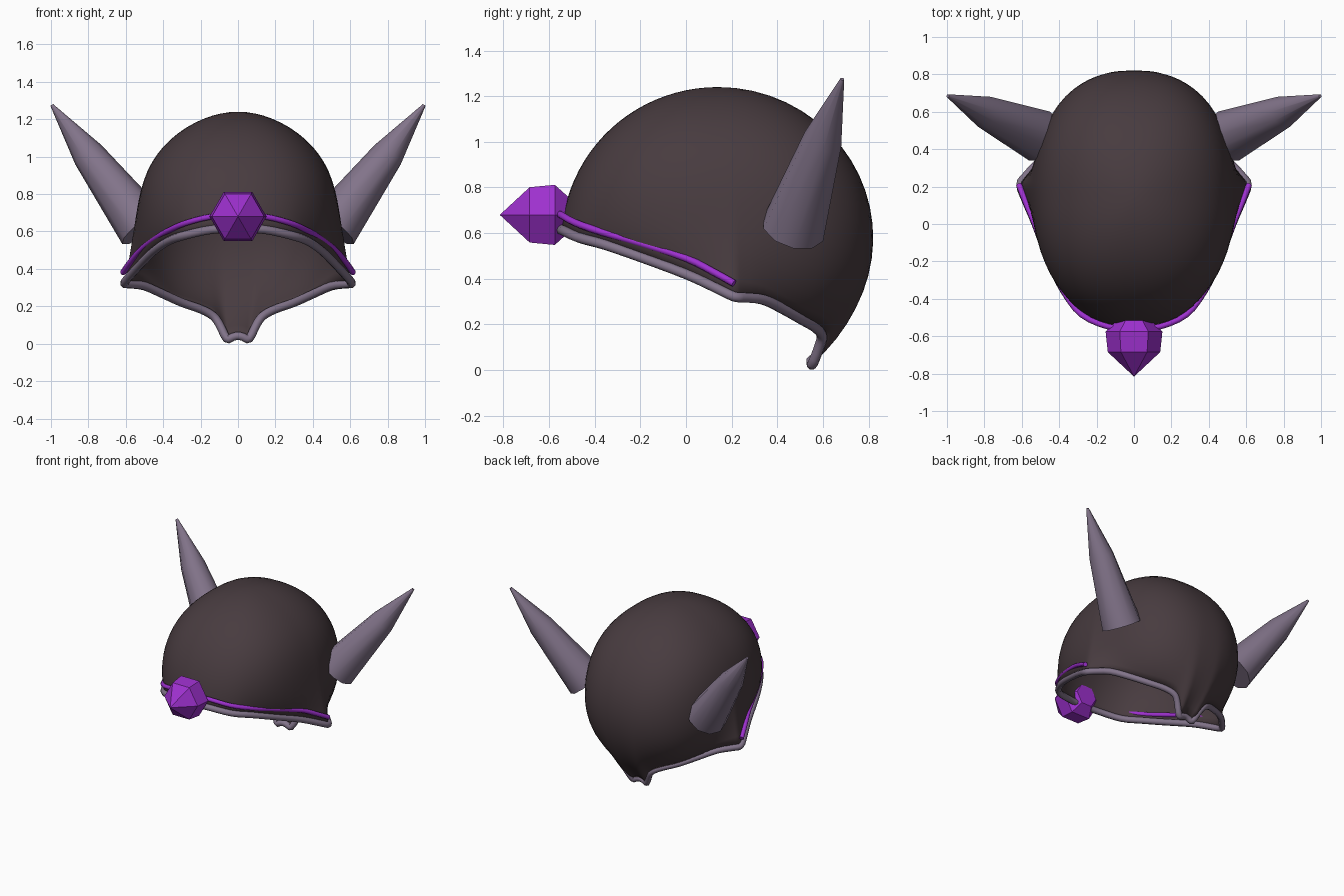
import bpy, bmesh, math
from mathutils import Vector

if "Cube" in bpy.data.objects:
    bpy.data.objects.remove(bpy.data.objects["Cube"])


def material(name, rgb):
    m = bpy.data.materials.new(name)
    m.diffuse_color = (*rgb, 1)
    m.use_nodes = True
    m.node_tree.nodes["Principled BSDF"].inputs["Base Color"].default_value = m.diffuse_color
    return m


BROWN = material("dark brown", (0.064, 0.044, 0.05))
GREY = material("mauve grey", (0.225, 0.175, 0.255))
PURPLE = material("purple", (0.34, 0.03, 0.62))


def activate(ob):
    bpy.ops.object.select_all(action='DESELECT')
    ob.select_set(True)
    bpy.context.view_layer.objects.active = ob


def mesh_object(name, verts, faces, mat, smooth=None):
    me = bpy.data.meshes.new(name)
    me.from_pydata(verts, [], faces)
    bm = bmesh.new()
    bm.from_mesh(me)
    bmesh.ops.recalc_face_normals(bm, faces=bm.faces)
    bm.to_mesh(me)
    bm.free()
    ob = bpy.data.objects.new(name, me)
    bpy.context.collection.objects.link(ob)
    me.materials.append(mat)
    if smooth:
        activate(ob)
        bpy.ops.object.shade_smooth_by_angle(angle=math.radians(smooth))
    return ob


def loft(name, rings, mat, smooth=None):
    n = len(rings[0])
    faces = [(r * n + i, r * n + (i + 1) % n, (r + 1) * n + (i + 1) % n, (r + 1) * n + i)
             for r in range(len(rings) - 1) for i in range(n)]
    faces += [tuple(range(n)), tuple(range((len(rings) - 1) * n, len(rings) * n))]
    return mesh_object(name, [v for r in rings for v in r], faces, mat, smooth)


def tube(name, pts, radius, mat, closed):
    cu = bpy.data.curves.new(name, 'CURVE')
    cu.dimensions = '3D'
    cu.bevel_depth = radius
    cu.bevel_resolution = 2
    cu.use_fill_caps = not closed
    sp = cu.splines.new('POLY')
    sp.points.add(len(pts) - 1)
    for p, co in zip(sp.points, pts):
        p.co = (*co, 1)
    sp.use_cyclic_u = closed
    cu.materials.append(mat)
    ob = bpy.data.objects.new(name, cu)
    bpy.context.collection.objects.link(ob)
    activate(ob)
    bpy.ops.object.convert(target='MESH')
    bpy.ops.object.shade_smooth_by_angle(angle=math.radians(50))


def smooth_path(pts, closed, steps=3):
    out, n = [], len(pts)
    for i in range(n if closed else n - 1):
        if closed:
            a, b, c, d = (pts[(i + k) % n] for k in (-1, 0, 1, 2))
        else:
            a, b, c, d = (pts[min(max(i + k, 0), n - 1)] for k in (-1, 0, 1, 2))
        for s in range(steps):
            t = s / steps
            out.append(0.5 * (2 * b + (c - a) * t + (2 * a - 5 * b + 4 * c - d) * t * t
                              + (3 * b - a - 3 * c + d) * t ** 3))
    return out if closed else out + [pts[-1]]


def mirrored(half):
    return half + [Vector((-p.x, p.y, p.z)) for p in reversed(half) if p.x > 0.001]


# Rim of the helmet: brow, cheek corner, nape and neck tab
half_rim = [Vector(p) for p in (
    (0, -.55, .615), (.14, -.535, .61), (.28, -.47, .58), (.37, -.36, .55),
    (.45, -.2, .495), (.525, 0, .42), (.58, .13, .36), (.608, .21, .322),
    (.58, .255, .318), (.5, .34, .308), (.4, .43, .265), (.3, .51, .22), (.2, .57, .185),
    (.135, .595, .15), (.10, .585, .105), (.06, .555, .027), (.03, .55, .035), (0, .55, .042))]
rim = smooth_path(mirrored(half_rim), True)
tube("rim_trim", rim, 0.023, GREY, True)

# Domed shell with a full back, flaring only close to the rim
C, R = Vector((0, .14, .58)), Vector((.54, .68, .66))
STEPS, POWER, FLARE = 22, 2.35, 8
verts, faces, n = [C + Vector((0, 0, R.z))], [], len(rim)
for s in range(1, STEPS + 1):
    t = s / STEPS
    for p in rim:
        q = Vector([(p[i] - C[i]) / R[i] for i in range(3)])
        flat = Vector((q.x, q.y, 0)).normalized()
        full = (abs(flat.x) ** POWER + abs(flat.y) ** POWER) ** (-1 / POWER)
        side = Vector((q.x, q.y, 0)).length / full
        k = math.hypot(side, q.z)
        theta = math.atan2(side, q.z) * t
        v = flat * full * math.sin(theta) + Vector((0, 0, math.cos(theta)))
        if v.z > 0:
            v.x *= 1 + .06 * math.sin(2 * theta) ** 2 * (1 - t ** FLARE)
        v *= 1 + (k - 1) * t ** FLARE
        verts.append(C + Vector([v[i] * R[i] for i in range(3)]))
for i in range(n):
    j = (i + 1) % n
    faces.append((0, 1 + i, 1 + j))
    for s in range(STEPS - 1):
        a, b = 1 + s * n, 1 + (s + 1) * n
        faces.append((a + i, b + i, b + j, a + j))
shell = mesh_object("helmet_shell", verts, faces, BROWN, 60)
solid = shell.modifiers.new("thickness", 'SOLIDIFY')
solid.thickness = 0.01
solid.offset = -1

# Purple brow band above the front rim
half_band = [Vector(p) for p in (
    (0, -.56, .685), (.14, -.548, .68), (.28, -.485, .645), (.37, -.37, .605),
    (.455, -.2, .555), (.53, 0, .49), (.58, .12, .43), (.615, .21, .38))]
left_band = [Vector((-p.x, p.y, p.z)) for p in reversed(half_band[1:])]
tube("brow_band", smooth_path(left_band + half_band, False), 0.016, PURPLE, False)

# Faceted brow gem pointing forward
gem_rings = [[Vector((r * math.cos(i * math.pi / 3), y, .68 + r * math.sin(i * math.pi / 3)))
              for i in range(6)]
             for y, r in ((-.51, .085), (-.575, .152), (-.685, .14), (-.815, .001))]
loft("brow_gem", gem_rings, PURPLE)

# Pair of tapered horns
horn = ((Vector((.505, .47, .618)), .142), (Vector((.80, .60, 1.01)), .087),
        (Vector((.995, .685, 1.275)), .009))
axis = (horn[2][0] - horn[0][0]).normalized()
u = axis.cross(Vector((0, 1, 0))).normalized()
w = axis.cross(u)
for side, name in ((1, "horn_right"), (-1, "horn_left")):
    rings = []
    for c, r in horn:
        ring = [c + r * (u * math.cos(i * math.pi / 5) + w * math.sin(i * math.pi / 5))
                for i in range(10)]
        rings.append([Vector((p.x * side, p.y, p.z)) for p in ring])
    loft(name, rings, GREY, 50)
